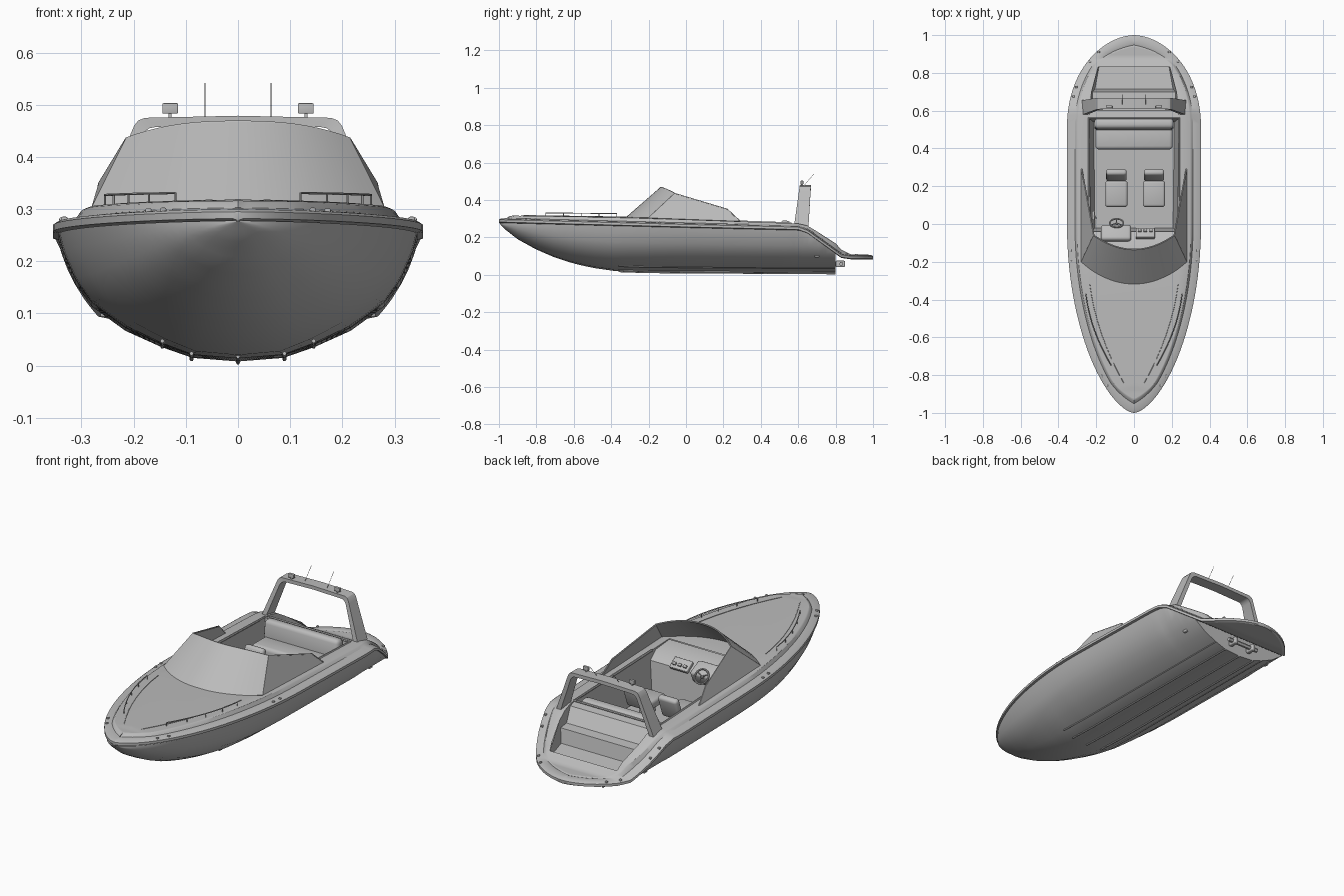
import bpy, bmesh, math
from mathutils import Vector

if "Cube" in bpy.data.objects:
    bpy.data.objects.remove(bpy.data.objects["Cube"], do_unlink=True)

grey = bpy.data.materials.new("light grey gelcoat")
grey.use_nodes = True
grey.diffuse_color = (0.5, 0.5, 0.5, 1)
grey.node_tree.nodes["Principled BSDF"].inputs["Base Color"].default_value = (0.5, 0.5, 0.5, 1)


# ---------- helpers ----------
def lerp_keys(keys, y):
    if y <= keys[0][0]:
        return keys[0][1]
    for (a, u), (b, v) in zip(keys, keys[1:]):
        if y <= b:
            return u + (v - u) * (y - a) / (b - a)
    return keys[-1][1]


def loft(name, rows, ring=False, mirror=False, skip=None, thick=0):
    bm = bmesh.new()
    grid = [[bm.verts.new(p) for p in row] for row in rows]
    n = len(rows[0])
    for i in range(len(rows) - 1):
        for j in range(n if ring else n - 1):
            if skip and skip(i, j):
                continue
            k = (j + 1) % n
            bm.faces.new((grid[i][j], grid[i][k], grid[i + 1][k], grid[i + 1][j]))
    bmesh.ops.remove_doubles(bm, verts=bm.verts, dist=0.0002)
    bmesh.ops.recalc_face_normals(bm, faces=bm.faces)
    mesh = bpy.data.meshes.new(name)
    bm.to_mesh(mesh)
    bm.free()
    ob = bpy.data.objects.new(name, mesh)
    bpy.context.collection.objects.link(ob)
    mesh.materials.append(grey)
    if mirror:
        m = ob.modifiers.new("mirror", "MIRROR")
        m.use_clip = True
    if thick:
        s = ob.modifiers.new("thickness", "SOLIDIFY")
        s.thickness, s.offset = thick, 0


def box(name, loc, size, bevel=0.0, tilt=0.0):
    bpy.ops.mesh.primitive_cube_add(size=1, location=loc, rotation=(tilt, 0, 0))
    ob = bpy.context.object
    ob.name = name
    ob.scale = size
    bpy.ops.object.transform_apply(location=False, rotation=False, scale=True)
    ob.data.materials.append(grey)
    if bevel:
        b = ob.modifiers.new("bevel", "BEVEL")
        b.width, b.segments = bevel, 3


def tube(name, pts, radius):
    cu = bpy.data.curves.new(name, "CURVE")
    cu.dimensions = "3D"
    cu.bevel_depth, cu.bevel_resolution, cu.use_fill_caps = radius, 1, True
    sp = cu.splines.new("POLY")
    sp.points.add(len(pts) - 1)
    for p, co in zip(sp.points, pts):
        p.co = (*co, 1)
    ob = bpy.data.objects.new(name, cu)
    bpy.context.collection.objects.link(ob)
    cu.materials.append(grey)


# ---------- boat lines ----------
def half_width(y):
    if y < 0:
        return 0.355 * max(0, 1 - y * y) ** 0.62
    t = max(0, (y - 0.5) / 0.5)
    return 0.355 * max(0, 1 - t ** 2.2) ** 0.55


RAIL = [(-1, .278), (-.5, .265), (0, .252), (.6, .238), (.65, .22), (.83, .09), (.88, .083), (1, .083)]
RAISE = [(-1, .004), (-.97, .007), (-.93, .018), (-.3, .025), (.6, .014), (.7, .026), (.8, .034),
         (.88, .004), (1, .003)]
KEEL = [(-1, .278), (-.97, .245), (-.9, .19), (-.8, .135), (-.7, .092), (-.6, .06), (-.5, .037),
        (-.38, .02), (-.2, .014), (.8, .008)]
INNER = [(-.2, .235), (.56, .24), (.7, .225), (.83, .19), (1, .19)]


def rail(y): return lerp_keys(RAIL, y)
def keel(y): return lerp_keys(KEEL, y)
def deck(y): return rail(y) + 0.022 + lerp_keys(RAISE, y)
def inner(y): return min(lerp_keys(INNER, y), max(0, half_width(y) - 0.06))


ys = sorted({round(-math.cos(math.pi * i / 56), 4) for i in range(57)} | {-.2, .56, .6, .65, .7, .8, .83, .88})

# ---------- hull ----------
SECTION = [(0, 0), (.25, .03), (.42, .12), (.61, .25), (.79, .45), (.88, .64), (.945, .86), (.97, 1)]
rows = []
for y in [v for v in ys if v <= 0.8]:
    w, top = half_width(min(y, 0.6)), rail(min(y, 0.6))
    k = keel(y)
    rows.append([(min(f * w, max(half_width(y) - .008, 0)), y, min(k + (top - k) * g, rail(y) + .004))
                 for f, g in SECTION])
loft("hull", rows, mirror=True)
end = rows[-1]
loft("transom", [end, [(0, .8, p[2]) for p in end]], mirror=True)


# ---------- rub rail and deck, open over the cockpit ----------
def inset(y, off):
    # move the row inwards near the bow and stern so the border keeps its width
    return y - math.copysign(off * max(0, (abs(y) - .85) / .15), y)


rows = []
for y in ys:
    w, r = half_width(y), rail(y)
    a, b, c = inset(y, .038), inset(y, .048), inset(y, .056)
    shape = [(w - .02, y, r), (w, y, r + .004), (w, y, r + .017), (w - .008, inset(y, .008), r + .022),
             (w - .042, a, rail(a) + .026), (w - .052, b, deck(b) - .003), (w - .058, c, deck(c)),
             (inner(y), c, deck(c)), (0, c, deck(c) + (.004 if -.9 < y < -.2 else 0))]
    rows.append([(max(0, x), v, z) for x, v, z in shape])
loft("deck_and_rub_rail", rows, mirror=True, skip=lambda i, j: j == 7 and -.2 <= ys[i] < .83)
loft("platform_underside", [[(max(0, half_width(y) - .02), y, rail(y)), (0, y, rail(y))]
                            for y in ys if y >= .8], mirror=True)

# ---------- cockpit liner: dash, floor, bulkhead, stern steps ----------
PATH = [(-.2, .3), (-.09, .29), (-.04, .255), (-.02, .1), (.54, .1), (.56, .272), (.6, .265),
        (.65, .2), (.7, .195), (.715, .125), (.83, .107)]
rows = []
for y, z in PATH:
    x = inner(y)
    rows.append([(0, y, z), (x - .15 * max(0, deck(y) - z), y, z), (x, y, deck(y))])
loft("cockpit_liner", rows, mirror=True)
tube("cockpit_coaming", [(-inner(y), y, deck(y)) for y in (-.06, .2, .56)]
     + [(inner(y), y, deck(y)) for y in (.56, .2, -.06)], 0.006)

# ---------- windshield: curved front pane and two side panes ----------
low, high = [], []
for i in range(-10, 11):
    s = i / 10
    low.append((.278 * s, -.322 + .122 * s * s, .303))
    high.append((.213 * s, -.135 + .075 * s * s, .466 - .032 * abs(s) ** 2.5))
loft("windshield_front", [low, high], thick=0.006)
tube("windshield_top_frame", high, 0.004)
for side, foot, top in ((-1, low[0], high[0]), (1, low[-1], high[-1])):
    rear_foot, rear_top = (side * .278, .29, .285), (side * .264, .22, .35)
    loft("windshield_side", [[foot, rear_foot], [top, rear_top]], thick=0.006)
    tube("windshield_side_frame", [top, rear_top, rear_foot], 0.004)
    tube("windshield_corner_post", [foot, top], 0.003)

# ---------- radar arch with lamps and aerials ----------
ARCH = [(.275, .262, .25, .262), (.205, .446, .186, .44), (.199, .46, .178, .449),
        (.191, .47, .17, .455), (.178, .475, .16, .457), (0, .479, 0, .461)]
rows = []
for xo, zo, xi, zi in ARCH:
    f, b = .578 + .14 * (zo - .262), .655 + .06 * (zo - .262)
    rows.append([(xo, f, zo), (xo, b, zo), (xi, b, zi), (xi, f, zi)])
loft("radar_arch", rows, ring=True, mirror=True)
for side in (-1, 1):
    box("lamp_stem", (side * .13, .62, .479), (.006, .008, .012))
    box("lamp", (side * .13, .62, .493), (.03, .014, .02), .002)
    tube("aerial", [(side * .063, .632, .478), (side * .063, .685, .541)], 0.001)

# ---------- seating ----------
box("rear_bench_seat", (0, .455, .155), (.41, .12, .11), .018)
box("rear_bench_back", (0, .527, .23), (.42, .055, .12), .02, -.12)
for x in (-.093, .106):
    box("seat_pedestal", (x, .16, .12), (.05, .06, .05), .004)
    box("seat_cushion", (x, .16, .163), (.118, .14, .045), .014)
    box("seat_back", (x, .258, .215), (.108, .035, .12), .014, -.35)

# ---------- helm ----------
box("helm_console", (-.095, -.055, .262), (.16, .09, .07), .015, -.45)
box("dash_panel", (.06, -.05, .272), (.1, .06, .02), .004, -.6)
for x in (.03, .06, .09):
    box("dash_switch_plate", (x, -.036, .277), (.018, .014, .012), .002, -.6)
bpy.ops.mesh.primitive_torus_add(location=(-.092, .005, .275), rotation=(-.9, 0, 0), major_radius=.036,
                                 minor_radius=.0045, major_segments=28, minor_segments=8)
bpy.context.object.name = "steering_wheel"
bpy.context.object.data.materials.append(grey)
hub = Vector((-.092, .005, .275))
for a in (90, 210, 330):
    c, s = math.cos(math.radians(a)) * .036, math.sin(math.radians(a)) * .036
    tube("wheel_spoke", [hub, hub + Vector((c, s * math.cos(.9), -s * math.sin(.9)))], 0.003)
tube("wheel_column", [hub, hub + Vector((0, -.05, -.04))], 0.007)
box("throttle_base", (-.215, .045, .25), (.015, .05, .03), .004)
tube("throttle_lever", [(-.21, .045, .255), (-.2, .03, .3)], 0.004)

# ---------- deck fittings ----------
for side in (-1, 1):
    path = []
    for i in range(9):
        t = i / 8
        path.append((side * (.12 + .135 * t + .09 * t * (1 - t)), -.75 + .38 * t, .331 - .004 * t))
    tube("bow_handrail", path, 0.0025)
    for x, y, z in path[::2]:
        tube("handrail_post", [(x, y, deck(y)), (x, y, z)], 0.002)
    seam = []
    for i in range(9):
        t = i / 8
        y = -.31 - .54 * t
        seam.append((side * (.235 - .185 * t + .12 * t * (1 - t)), y, deck(y) + .002))
    tube("foredeck_seam", seam, 0.0015)
    for y in (-.83, -.165, .7, .885):
        for v in (y - .025, y + .025):
            box("cleat", (side * (half_width(v) - .014), v, rail(v) + .024), (.012, .012, .009), .003)

# ---------- underside strakes, keel strip and outdrive ----------
stations = [-.36, -.2, .2, .8]
tube("keel_strip", [(0, y, keel(y) - .002) for y in stations], 0.004)
for side in (-1, 1):
    for x, up in ((.089, .004), (.145, .028)):
        tube("hull_strake", [(side * x, y, keel(y) + up) for y in stations], 0.004)
    box("outdrive_mount", (side * .055, .825, .058), (.022, .05, .035), .006)
    box("exhaust_outlet", (side * .256, .7, .1), (.016, .025, .014), .004)
tube("outdrive_shaft", [(-.09, .83, .058), (.09, .83, .058)], 0.011)

# ---------- smooth shading with crisp edges ----------
bpy.ops.object.select_all(action="DESELECT")
for ob in bpy.context.scene.objects:
    if ob.type in {"MESH", "CURVE"}:
        ob.select_set(True)
        bpy.context.view_layer.objects.active = ob
bpy.ops.object.convert(target="MESH")
bpy.ops.object.shade_smooth_by_angle(angle=math.radians(30))
